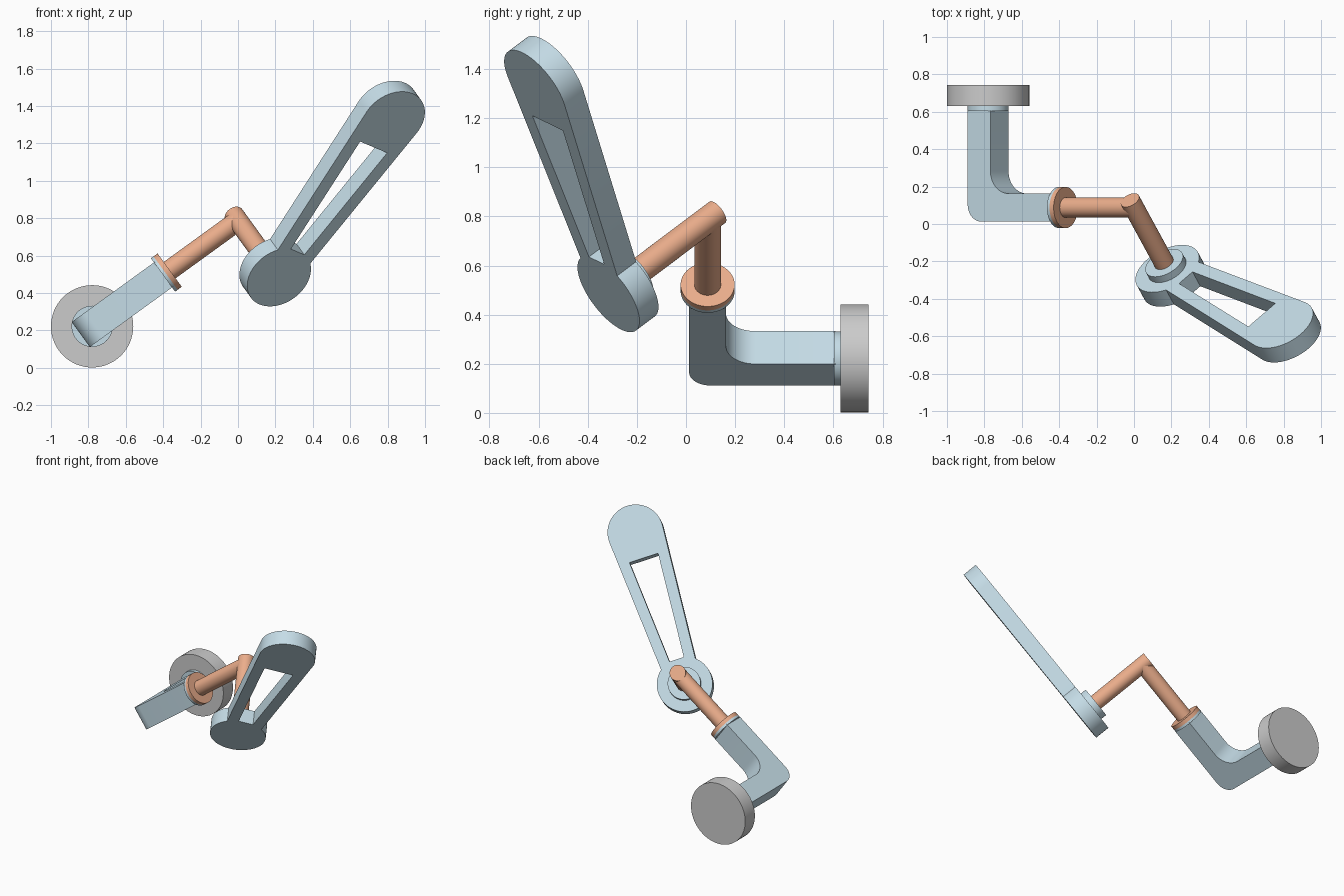
import bpy, bmesh
from math import cos, sin, pi, atan2, radians
from mathutils import Vector, Matrix

if "Cube" in bpy.data.objects:
    bpy.data.objects.remove(bpy.data.objects["Cube"])


def material(name, rgb):
    m = bpy.data.materials.new(name)
    m.diffuse_color = (*rgb, 1)
    m.use_nodes = True
    m.node_tree.nodes["Principled BSDF"].inputs["Base Color"].default_value = m.diffuse_color
    return m


BLUE = material("pale_blue", (0.56, 0.72, 0.80))
ORANGE = material("copper", (0.83, 0.42, 0.26))


def finish(ob, mat):
    bpy.ops.object.select_all(action='DESELECT')
    ob.select_set(True)
    bpy.context.view_layer.objects.active = ob
    if mat:
        ob.data.materials.append(mat)
    bpy.ops.object.shade_smooth_by_angle(angle=radians(30))


def rod(name, origin, axis, start, end, r, mat=None):
    """Cylinder along axis, between two distances from origin."""
    bpy.ops.mesh.primitive_cylinder_add(
        vertices=64, radius=r, depth=end - start,
        location=origin + axis * (start + end) / 2,
        rotation=axis.to_track_quat('Z', 'Y').to_euler())
    ob = bpy.context.object
    ob.name = name
    finish(ob, mat)


def slab(name, loops, origin, u, n, depth, mat):
    """Flat outline (with holes) in the u / n x u plane, extruded evenly along n."""
    cu = bpy.data.curves.new(name, 'CURVE')
    cu.dimensions, cu.fill_mode, cu.extrude = '2D', 'BOTH', depth / 2
    for pts in loops:
        s = cu.splines.new('POLY')
        s.points.add(len(pts) - 1)
        for p, (x, y) in zip(s.points, pts):
            p.co = (x, y, 0, 1)
        s.use_cyclic_u = True
    ob = bpy.data.objects.new(name, cu)
    bpy.context.collection.objects.link(ob)
    ob.matrix_world = Matrix.Translation(origin) @ Matrix((u, n.cross(u), n)).transposed().to_4x4()
    bpy.ops.object.select_all(action='DESELECT')
    ob.select_set(True)
    bpy.context.view_layer.objects.active = ob
    bpy.ops.object.convert(target='MESH')
    ob = bpy.context.object
    bm = bmesh.new()
    bm.from_mesh(ob.data)
    bmesh.ops.remove_doubles(bm, verts=bm.verts, dist=1e-5)
    bmesh.ops.recalc_face_normals(bm, faces=bm.faces)
    bm.to_mesh(ob.data)
    bm.free()
    finish(ob, mat)


def arc(cx, cy, r, a0, a1, n=16):
    return [(cx + r * cos(a0 + (a1 - a0) * i / n), cy + r * sin(a0 + (a1 - a0) * i / n))
            for i in range(n + 1)]


# Joint frame: base axis, elbow axis, and the axis square to it
base = Vector((-0.78, 0.088, 0.222))
corner = Vector((0.0, 0.088, 0.787))
Y = Vector((0, 1, 0))
d1 = (corner - base).normalized()
d2 = Vector((0.398, -0.733, -0.552))
d2 = (d2 - d1 * d2.dot(d1)).normalized()

# Grey foot and its collar
rod("base_disc", base, Y, 0.542, 0.654, 0.22)
rod("base_collar", base, Y, 0.515, 0.542, 0.11, BLUE)

# Square-section elbow link with rounded bend
h, ro, ri = 0.075, 0.09, 0.12
elbow = (arc(ro - h, ro - h, ro, pi, 1.5 * pi) + [(0.475, -h), (0.475, h)]
         + arc(h + ri, h + ri, ri, 1.5 * pi, pi) + [(h, 0.52), (-h, 0.52)])
slab("elbow_link", [elbow], base, d1, d1.cross(Y), 0.165, BLUE)
rod("elbow_collar", base, d1, 0.468, 0.485, 0.11, BLUE)

# Copper flange and two square-set rods
rod("rod_flange", base, d1, 0.485, 0.512, 0.11, ORANGE)
rod("first_rod", base, d1, 0.50, (corner - base).length, 0.054, ORANGE)
rod("second_rod", corner, d2, -0.054, 0.42, 0.054, ORANGE)

# Slotted end arm
rod("arm_collar", corner, d2, 0.403, 0.447, 0.11, BLUE)
R, L = 0.186, 1.078
a = atan2(0.12, 0.142)
outline = arc(0, 0, R, a, 2 * pi - a, 40) + arc(L, 0, R, -pi / 2 - 0.06, pi / 2 + 0.06, 32)
slot = [(0.175, -0.05), (0.895, -0.10), (0.895, 0.10), (0.175, 0.05)]
e = Vector((0.61, -0.30, 0.837))
e = (e - d2 * e.dot(d2)).normalized()
slab("end_arm", [outline, slot], corner + d2 * 0.498, e, d2, 0.105, BLUE)
